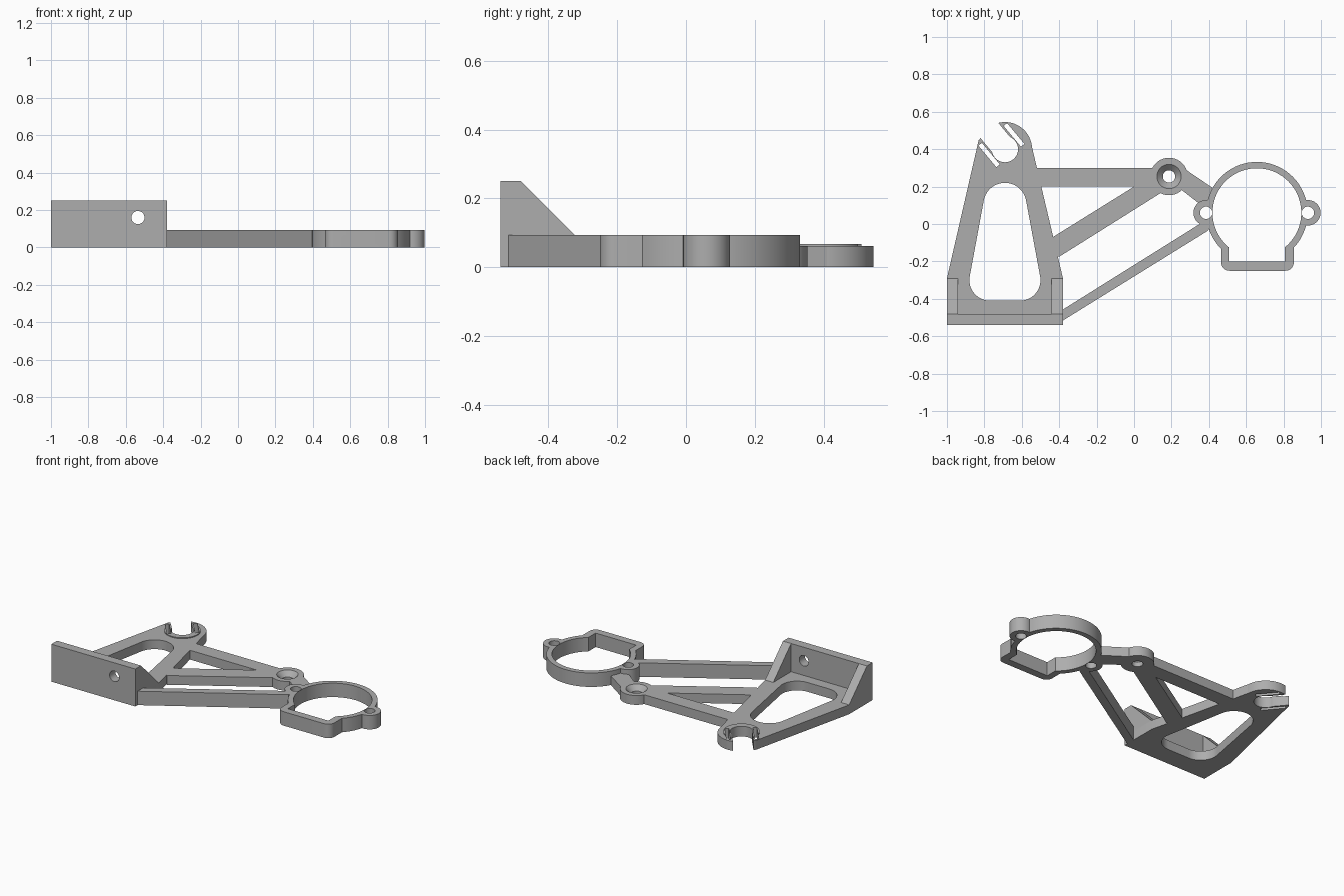
import bpy, bmesh, math
from mathutils import Matrix, Vector

cube = bpy.data.objects.get("Cube")
if cube:
    bpy.data.objects.remove(cube, do_unlink=True)

grey = bpy.data.materials.new("plain grey")
grey.use_nodes = True
grey.diffuse_color = (0.42, 0.42, 0.42, 1)
grey.node_tree.nodes["Principled BSDF"].inputs["Base Color"].default_value = (0.42, 0.42, 0.42, 1)

THIN, THICK = 0.062, 0.093
UP = Matrix.Identity(4)
ALONG_X = Matrix(((0, 0, 1, 0), (1, 0, 0, 0), (0, 1, 0, 0), (0, 0, 0, 1)))
ALONG_Y = Matrix(((1, 0, 0, 0), (0, 0, 1, 0), (0, 1, 0, 0), (0, 0, 0, 1)))


def prism(name, points, low, high, axes=UP):
    """Extrude a 2D outline between two levels."""
    bm = bmesh.new()
    face = bm.faces.new([bm.verts.new((u, v, low)) for u, v in points])
    top = bmesh.ops.extrude_face_region(bm, geom=[face])["geom"]
    verts = [g for g in top if isinstance(g, bmesh.types.BMVert)]
    bmesh.ops.translate(bm, vec=(0, 0, high - low), verts=verts)
    bm.transform(axes)
    bmesh.ops.recalc_face_normals(bm, faces=bm.faces)
    return to_object(name, bm)


def to_object(name, bm):
    mesh = bpy.data.meshes.new(name)
    bm.to_mesh(mesh)
    bm.free()
    mesh.materials.append(grey)
    obj = bpy.data.objects.new(name, mesh)
    bpy.context.collection.objects.link(obj)
    return obj


def arc(center, radius, start=0, end=360, steps=72):
    count = steps if end - start == 360 else steps + 1
    angles = [math.radians(start + (end - start) * i / steps) for i in range(count)]
    return [(center[0] + radius * math.cos(a), center[1] + radius * math.sin(a)) for a in angles]


def disc(name, center, radius, low, high, axes=UP):
    return prism(name, arc(center, radius), low, high, axes)


def box(name, x0, x1, y0, y1, low, high):
    return prism(name, [(x0, y0), (x1, y0), (x1, y1), (x0, y1)], low, high)


def combine(base, adds, cuts):
    """Union the added solids, then subtract the cutters."""
    bpy.ops.object.select_all(action='DESELECT')
    bpy.context.view_layer.objects.active = base
    base.select_set(True)
    for operation, tools in (('UNION', adds), ('DIFFERENCE', cuts)):
        for tool in tools:
            mod = base.modifiers.new(operation, 'BOOLEAN')
            mod.operation, mod.solver, mod.object = operation, 'EXACT', tool
            bpy.ops.object.modifier_apply(modifier=mod.name)
            bpy.data.objects.remove(tool, do_unlink=True)
    bpy.ops.object.shade_smooth_by_angle(angle=math.radians(30))


ring = (0.657, 0.06)
ears = [(0.385, 0.06), (0.93, 0.06)]
boss = (0.187, 0.254)
clip = (-0.69, 0.40)


def ear_holes():
    return [disc("ear_hole", e, 0.033, -0.1, 0.3) for e in ears]


# Flat frame with its arm, diagonal brace, boss and clip
frame = prism("frame", [(-1, -0.54), (-0.38, -0.54), (-0.38, -0.29), (-0.545, 0.41),
                        (-0.69, 0.43), (-0.83, 0.45), (-1, -0.29)], 0, THIN)
frame_parts = [
    disc("clip", clip, 0.145, 0, THIN),
    box("arm", -0.55, 0.187, 0.2, 0.3, 0, THIN),
    disc("boss", boss, 0.1, 0, THIN),
    prism("link", [(0.2, 0.33), (0.283, 0.286), (0.417, 0.195), (0.42, 0.1),
                   (0.353, 0.105), (0.257, 0.18), (0.187, 0.2)], 0, THIN),
    prism("brace", [(0.0, 0.2), (0.06, 0.25), (0.16, 0.21), (0.14, 0.164),
                    (-0.40, -0.175), (-0.46, -0.16), (-0.45, -0.08)], 0, THIN),
    disc("clip_rim", clip, 0.11, 0, 0.068),
]

# Rounded opening in the frame
opening = (arc((-0.69, 0.105), 0.115, 12, 168, 32)
           + arc((-0.77, -0.30), 0.11, 168, 270, 20)
           + arc((-0.61, -0.30), 0.11, 270, 372, 20))
frame_cuts = [prism("opening", opening, -0.1, 0.3),
              disc("clip_bore", clip, 0.07, -0.1, 0.3),
              disc("boss_bore", boss, 0.033, -0.1, 0.3),
              disc("ring_clearance", ring, 0.25, -0.1, 0.3)] + ear_holes()

# Clip mouth and the flexing slits beside it, aligned to the mouth direction
mouth = Vector((-0.64, 0.77)).normalized()
side = Vector((mouth.y, -mouth.x))
for across, width, start, end in ((0, 0.125, 0, 0.3), (0.086, 0.024, -0.045, 0.10),
                                  (-0.085, 0.024, -0.045, 0.105)):
    corners = ((-1, start), (1, start), (1, end), (-1, end))
    outline = [Vector(clip) + side * (across + s * width / 2) + mouth * d for s, d in corners]
    frame_cuts.append(prism("clip_slot", outline, -0.1, 0.3))

# Countersink in the boss
bm = bmesh.new()
bmesh.ops.create_cone(bm, cap_ends=True, segments=72, radius1=0.025, radius2=0.075, depth=0.05,
                      matrix=Matrix.Translation((*boss, THIN - 0.015)))
frame_cuts.append(to_object("countersink", bm))
combine(frame, frame_parts, frame_cuts)

# Upright mounting plate with two screw holes
plate = box("mounting_plate", -1, -0.38, -0.54, -0.48, 0, 0.25)
combine(plate, [], [disc("screw_hole", (x, 0.16), 0.035, -0.7, -0.4, ALONG_Y)
                    for x in (-0.845, -0.535)])

# Sloping gussets at both ends of the plate
for name, x in (("right_gusset", -1), ("left_gusset", -0.44)):
    prism(name, [(-0.48, 0), (-0.48, 0.25), (-0.29, 0.06), (-0.29, 0)], x, x + 0.06, ALONG_X)

# Ring holder with ears, square pocket and long strut
holder = disc("ring_holder", ring, 0.272, 0, THICK)
pocket = (arc((0.51, -0.205), 0.045, 180, 270, 8) + arc((0.81, -0.205), 0.045, 270, 360, 8)
          + [(0.855, 0.0), (0.465, 0.0)])
holder_parts = [disc("ear", e, 0.068, 0, THICK) for e in ears]
holder_parts += [
    prism("pocket", pocket, 0, THICK),
    prism("strut", [(-0.38, -0.516), (0.396, -0.035), (0.42, 0.03), (0.36, 0.006),
                    (-0.38, -0.457)], 0, THICK),
]
holder_cuts = [disc("ring_bore", ring, 0.238, -0.1, 0.3),
               box("pocket_bore", 0.508, 0.807, -0.2, 0.0, -0.1, 0.3),
               disc("cable_notch", (0.657, -0.025), 0.06, -0.4, -0.15, ALONG_Y)] + ear_holes()
combine(holder, holder_parts, holder_cuts)
